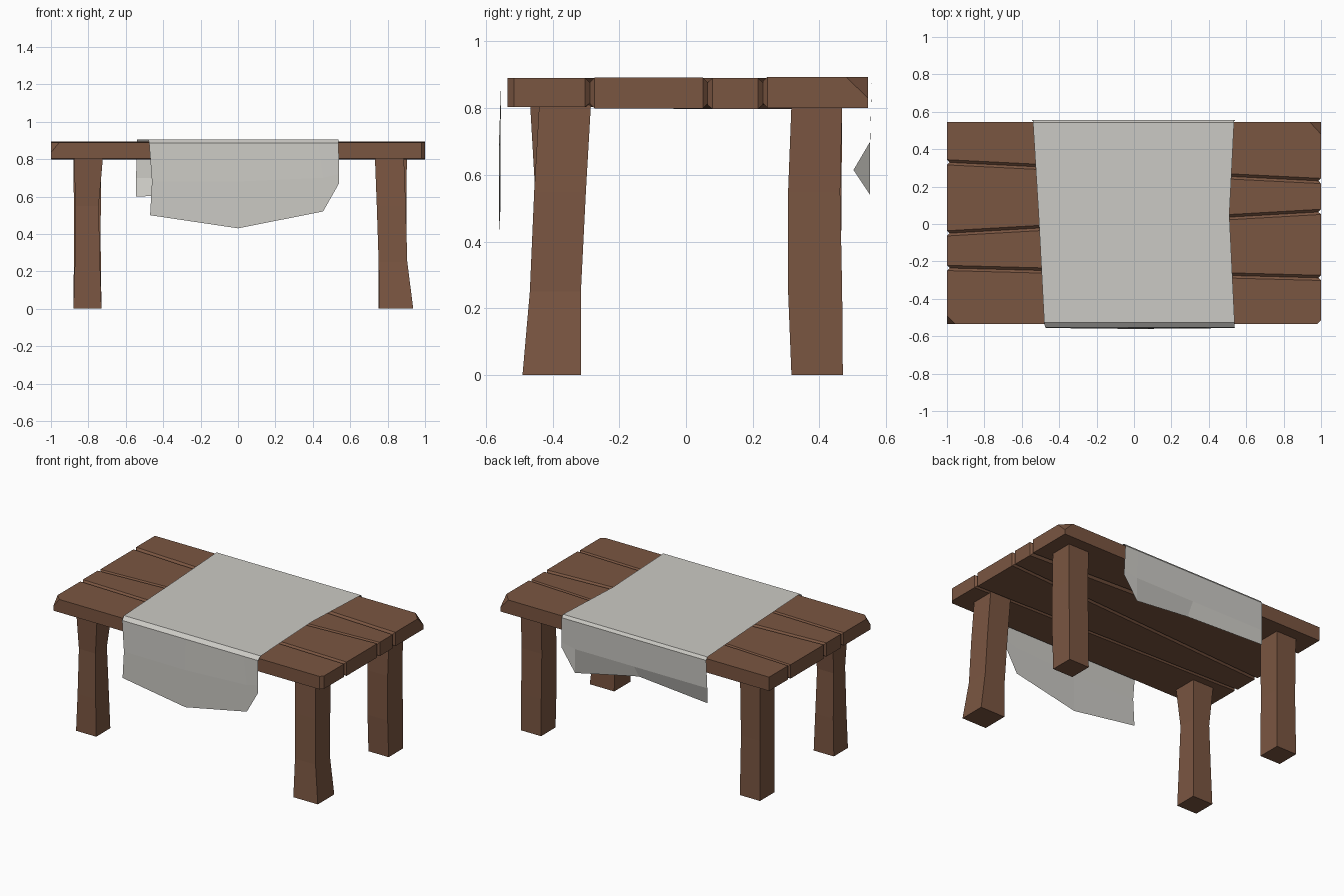
import bpy, bmesh
from mathutils import Vector

if "Cube" in bpy.data.objects:
    bpy.data.objects.remove(bpy.data.objects["Cube"])


def material(name, rgb):
    m = bpy.data.materials.new(name)
    m.diffuse_color = (*rgb, 1)
    m.use_nodes = True
    m.node_tree.nodes["Principled BSDF"].inputs["Base Color"].default_value = m.diffuse_color
    return m


wood = material("brown wood", (0.195, 0.092, 0.053))
linen = material("grey linen", (0.60, 0.59, 0.555))


def finish(bm, name, mat):
    bmesh.ops.recalc_face_normals(bm, faces=bm.faces[:])
    me = bpy.data.meshes.new(name)
    bm.to_mesh(me)
    bm.free()
    me.materials.append(mat)
    ob = bpy.data.objects.new(name, me)
    bpy.context.collection.objects.link(ob)


def loft(bm, rings):
    """Skin four-cornered rings into a closed solid; returns the side faces."""
    vs = [[bm.verts.new(p) for p in r] for r in rings]
    sides = []
    for a, b in zip(vs, vs[1:]):
        for i in range(4):
            j = (i + 1) % 4
            sides.append(bm.faces.new((a[i], a[j], b[j], b[i])))
    bm.faces.new(vs[0][::-1])
    bm.faces.new(vs[-1])
    return sides


def cut_corner(bm, p, q, r, outside):
    """Slice off the corner beyond the plane through p, q and r."""
    p, q, r = Vector(p), Vector(q), Vector(r)
    n = (q - p).cross(r - p).normalized()
    if n.dot(Vector(outside) - p) < 0:
        n = -n
    res = bmesh.ops.bisect_plane(bm, geom=bm.verts[:] + bm.edges[:] + bm.faces[:],
                                 plane_co=p, plane_no=n, clear_outer=True)
    edges = [e for e in res["geom_cut"] if isinstance(e, bmesh.types.BMEdge)]
    bmesh.ops.edgeloop_fill(bm, edges=edges)


# Tabletop planks: slanted joints given as y at the left and right end
joints = [(-0.535, -0.535), (-0.235, -0.288), (-0.05, 0.065), (0.33, 0.23), (0.545, 0.545)]
heights = [(0.803, 0.890), (0.799, 0.892), (0.797, 0.890), (0.801, 0.894)]
for k, (lo, hi) in enumerate(heights):
    (a0, a1), (b0, b1) = joints[k], joints[k + 1]
    bm = bmesh.new()
    f = loft(bm, [[(x, a, lo), (x, b, lo), (x, b, hi), (x, a, hi)]
                  for x, a, b in ((-1, a0, b0), (1, a1, b1))])
    # Chamfer only the sides that meet a neighbouring plank
    edges = set()
    if k > 0:
        edges |= set(f[3].edges)
    if k < 3:
        edges |= set(f[1].edges)
    bmesh.ops.bevel(bm, geom=list(edges), offset=0.014, segments=1,
                    affect='EDGES', profile=0.5)
    # Chipped outer corners
    if k == 0:
        cut_corner(bm, (-0.955, -0.535, hi), (-1, -0.49, hi), (-1, -0.535, 0.835),
                   (-1, -0.535, hi))
        cut_corner(bm, (0.98, -0.535, lo), (1, -0.515, lo), (1, -0.515, hi),
                   (1, -0.535, hi))
    if k == 3:
        cut_corner(bm, (0.94, 0.545, hi), (1, 0.48, hi), (1, 0.545, 0.83),
                   (1, 0.545, hi))
    finish(bm, f"tabletop_plank_{k + 1}", wood)

# Crooked legs: rings of z, x min, x max, y min, y max
legs = {
    "front_left_leg": [(0, -0.88, -0.73, -0.465, -0.315), (0.25, -0.872, -0.738, -0.46, -0.32),
                       (0.55, -0.868, -0.745, -0.452, -0.33), (0.81, -0.878, -0.722, -0.467, -0.305)],
    "front_right_leg": [(0, 0.755, 0.937, -0.49, -0.315), (0.25, 0.752, 0.905, -0.468, -0.315),
                        (0.55, 0.742, 0.897, -0.455, -0.30), (0.81, 0.732, 0.887, -0.44, -0.285)],
    "back_right_leg": [(0, 0.75, 0.90, 0.316, 0.47), (0.25, 0.75, 0.90, 0.306, 0.468),
                       (0.55, 0.75, 0.90, 0.306, 0.462), (0.81, 0.75, 0.903, 0.316, 0.468)],
    "back_left_leg": [(0, -0.88, -0.73, 0.316, 0.47), (0.4, -0.876, -0.735, 0.312, 0.465),
                      (0.81, -0.88, -0.73, 0.316, 0.468)],
}
for name, rings in legs.items():
    bm = bmesh.new()
    loft(bm, [[(x0, y0, z), (x1, y0, z), (x1, y1, z), (x0, y1, z)]
              for z, x0, x1, y0, y1 in rings])
    finish(bm, name, wood)

# Tablecloth: rows running front hem to back hem; each row is left, middle,
# near-right and right points over one thin sheet
T = 0.906
rows = [
    [(-0.47, -0.556, 0.50), (0, -0.56, 0.43), (0.455, -0.556, 0.52), (0.54, -0.556, 0.67)],
    [(-0.46, -0.556, 0.68), (0, -0.561, 0.68), (0.455, -0.557, 0.70), (0.54, -0.556, 0.72)],
] + [[(l, y, z), (0, y, z), (0.43, y, z), (r, y, z)] for y, z, l, r in (
    (-0.554, 0.885, -0.475, 0.538), (-0.527, T, -0.48, 0.538), (0.05, T, -0.51, 0.51),
    (0.543, T, -0.54, 0.535), (0.557, 0.888, -0.54, 0.535))] + [
    [(-0.545, 0.552, 0.70), (0, 0.552, 0.70), (0.44, 0.552, 0.70), (0.54, 0.552, 0.72)],
    [(-0.545, 0.552, 0.60), (0, 0.502, 0.615), (0.44, 0.552, 0.54), (0.54, 0.552, 0.685)],
]
bm = bmesh.new()
grid = [[bm.verts.new(p) for p in row] for row in rows]
for a, b in zip(grid, grid[1:]):
    for i in range(3):
        bm.faces.new((a[i], a[i + 1], b[i + 1], b[i]))
finish(bm, "tablecloth", linen)
